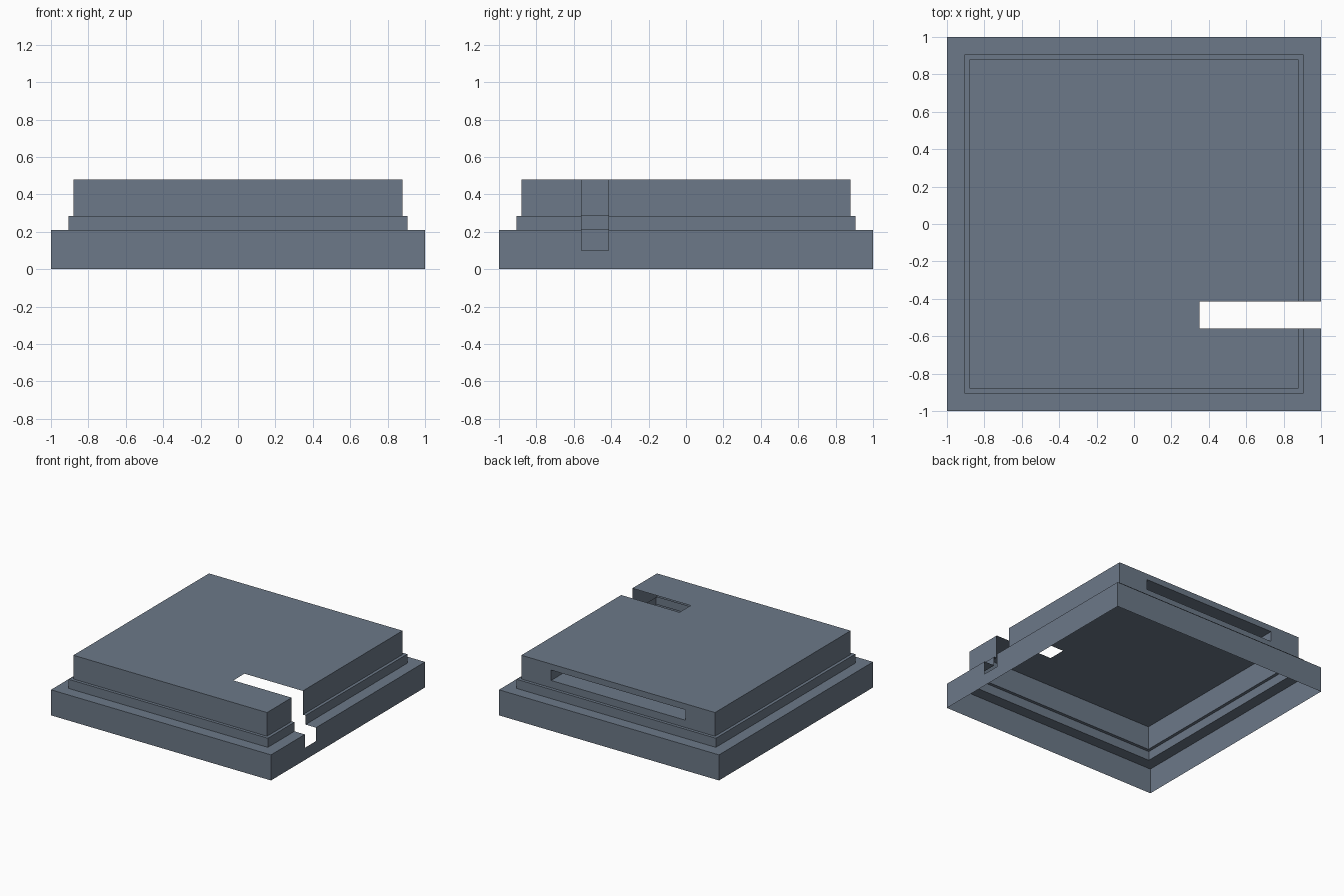
import bpy, bmesh
from mathutils import Vector

if "Cube" in bpy.data.objects:
    bpy.data.objects.remove(bpy.data.objects["Cube"])

slate = bpy.data.materials.new("slate grey")
slate.diffuse_color = (0.15, 0.19, 0.246, 1)
slate.use_nodes = True
slate.node_tree.nodes["Principled BSDF"].inputs["Base Color"].default_value = slate.diffuse_color

# Key sizes
TIERS = [(1.0, 0.0), (1.0, 0.21), (0.905, 0.21), (0.905, 0.285), (0.88, 0.285), (0.88, 0.48)]
NOTCH_X, NOTCH_Y, NOTCH_Z = 0.35, (-0.56, -0.415), 0.10
SLOT_X, SLOT_Z, SLOT_DEPTH = 0.61, (0.345, 0.43), 0.2


def finish(bm, name):
    mesh = bpy.data.meshes.new(name)
    bm.to_mesh(mesh)
    bm.free()
    mesh.materials.append(slate)
    obj = bpy.data.objects.new(name, mesh)
    bpy.context.collection.objects.link(obj)
    return obj


def cut(bm, point, normal, test):
    """Split the faces whose centre passes the test along a plane."""
    faces = [f for f in bm.faces if test(f.calc_center_median())]
    geom = faces + list({e for f in faces for e in f.edges}) + list({v for f in faces for v in f.verts})
    bmesh.ops.bisect_plane(bm, geom=geom, plane_co=Vector(point), plane_no=Vector(normal), dist=1e-5)


def remove(bm, test):
    doomed = [f for f in bm.faces if test(f.calc_center_median())]
    bmesh.ops.delete(bm, geom=doomed, context='FACES')


# Stepped cover: a thin shell, open underneath
bm = bmesh.new()
rings = [[bm.verts.new((sx * h, sy * h, z)) for sx, sy in ((-1, -1), (1, -1), (1, 1), (-1, 1))]
         for h, z in TIERS]
for low, high in zip(rings, rings[1:]):
    for i in range(4):
        j = (i + 1) % 4
        bm.faces.new((low[i], low[j], high[j], high[i]))
bm.faces.new(rings[-1])

# Notch through the right-hand side and the top
right_or_top = lambda c: c.x > 0.8 or (c.z > 0.47 and abs(c.y) < 0.87)
for y in NOTCH_Y:
    cut(bm, (0, y, 0), (0, 1, 0), right_or_top)
in_notch = lambda c: NOTCH_Y[0] < c.y < NOTCH_Y[1]
cut(bm, (0, 0, NOTCH_Z), (0, 0, 1), lambda c: in_notch(c) and c.x > 0.99)
cut(bm, (NOTCH_X, 0, 0), (1, 0, 0), lambda c: in_notch(c) and c.z > 0.47)
remove(bm, lambda c: in_notch(c) and c.x > NOTCH_X and c.z > NOTCH_Z)

# Long slot in the back of the top tier
upper_back = lambda c: 0.875 < c.y < 0.885 and c.z > 0.29
for x in (-SLOT_X, SLOT_X):
    cut(bm, (x, 0, 0), (1, 0, 0), upper_back)
for z in SLOT_Z:
    cut(bm, (0, 0, z), (0, 0, 1), lambda c: upper_back(c) and abs(c.x) < SLOT_X)
remove(bm, lambda c: upper_back(c) and abs(c.x) < SLOT_X and SLOT_Z[0] < c.z < SLOT_Z[1])
finish(bm, "stepped_cover")

# Pocket behind the slot, open towards the back
bm = bmesh.new()
bmesh.ops.create_cube(bm, size=1)
for v in bm.verts:
    v.co = (v.co.x * 2 * SLOT_X, 0.88 + (v.co.y - 0.5) * SLOT_DEPTH,
            SLOT_Z[0] + (v.co.z + 0.5) * (SLOT_Z[1] - SLOT_Z[0]))
remove(bm, lambda c: c.y > 0.879)
bmesh.ops.reverse_faces(bm, faces=bm.faces[:])
finish(bm, "slot_pocket")
